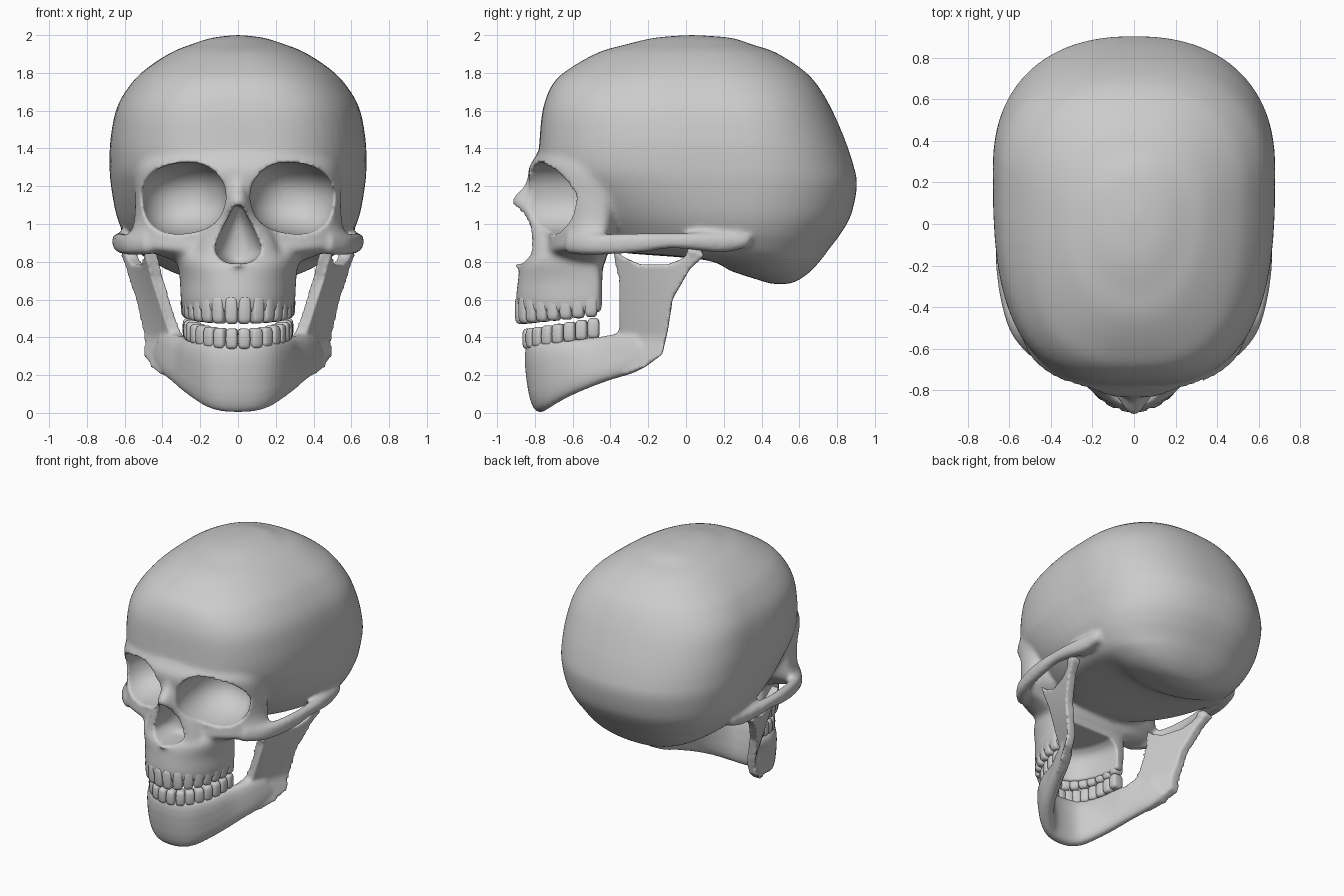
import bpy, bmesh, math
from mathutils import Vector, Matrix

if "Cube" in bpy.data.objects:
    bpy.data.objects.remove(bpy.data.objects["Cube"])


def sp(v, e):
    return math.copysign(abs(v) ** e, v)


def spline(rows, k):
    """Catmull-Rom interpolation of rows of numbers."""
    out = []
    for i in range(len(rows) - 1):
        a, b, c, d = (rows[max(i - 1, 0)], rows[i], rows[i + 1], rows[min(i + 2, len(rows) - 1)])
        for j in range(k):
            t = j / k
            out.append([0.5 * (2 * q + (r - p) * t + (2 * p - 5 * q + 4 * r - s) * t * t
                               + (3 * q - p - 3 * r + s) * t ** 3) for p, q, r, s in zip(a, b, c, d)])
    return out + [list(rows[-1])]


def loft(bm, rings):
    rings = [[bm.verts.new(p) for p in ring] for ring in rings]
    n = len(rings[0])
    for a, b in zip(rings, rings[1:]):
        for i in range(n):
            bm.faces.new((a[i], a[(i + 1) % n], b[(i + 1) % n], b[i]))
    bm.faces.new(rings[0])
    bm.faces.new(rings[-1])


def slab(bm, rows, k=5, seg=64, nb=2.3):
    """Stack of horizontal slices: z, front y, widest y, back y, half width, front exponent."""
    rings = []
    for z, yf, yc, yb, hw, n in spline(rows, k):
        ring = []
        for i in range(seg):
            a = 2 * math.pi * i / seg
            c, s = math.cos(a), math.sin(a)
            e = 2 / (n if s < 0 else nb)
            ring.append((hw * sp(c, e), yc + (yc - yf if s < 0 else yb - yc) * sp(s, e), z))
        rings.append(ring)
    loft(bm, rings)


def strap(bm, rows, k=5, seg=20):
    """Bar swept along sections: bottom xyz, top xyz, half thickness."""
    secs = [(Vector(r[:3]), Vector(r[3:6]), r[6]) for r in spline(rows, k)]
    mids = [(a + b) / 2 for a, b, _ in secs]
    rings = []
    for i, (a, b, th) in enumerate(secs):
        t = mids[min(i + 1, len(mids) - 1)] - mids[max(i - 1, 0)]
        up = (b - a) / 2
        side = t.cross(up).normalized() * th
        angs = [2 * math.pi * j / seg for j in range(seg)]
        rings.append([mids[i] + up * sp(math.sin(w), .75) + side * sp(math.cos(w), .75) for w in angs])
    loft(bm, rings)


def ball(bm, centre, radii, power=1.0, rot=Matrix(), seg=32):
    vs = bmesh.ops.create_uvsphere(bm, u_segments=seg, v_segments=seg // 2, radius=1)["verts"]
    for v in vs:
        p = Vector([sp(c, power) * r for c, r in zip(v.co, radii)])
        v.co = rot @ p + Vector(centre)


def make(name, bm):
    bmesh.ops.recalc_face_normals(bm, faces=bm.faces[:])
    me = bpy.data.meshes.new(name)
    bm.to_mesh(me)
    bm.free()
    me.shade_smooth()
    ob = bpy.data.objects.new(name, me)
    bpy.context.collection.objects.link(ob)
    return ob


def fuse(ob, voxel, iterations):
    m = ob.modifiers.new("fuse", 'REMESH')
    m.mode, m.voxel_size, m.use_smooth_shade = 'VOXEL', voxel, True
    s = ob.modifiers.new("soften", 'SMOOTH')
    s.factor, s.iterations = 0.5, iterations


def bake(ob):
    dg = bpy.context.evaluated_depsgraph_get()
    me = bpy.data.meshes.new_from_object(ob.evaluated_get(dg))
    ob.modifiers.clear()
    ob.data = me
    me.shade_smooth()


# Braincase
bm = bmesh.new()
slab(bm, [(2.0, 0, .02, .06, .02, 2), (1.985, -.17, .03, .24, .14, 2.1), (1.95, -.32, .05, .35, .25, 2.2),
          (1.91, -.46, .08, .47, .35, 2.3), (1.83, -.605, .12, .60, .475, 2.5), (1.75, -.70, .17, .685, .56, 2.7),
          (1.62, -.755, .22, .765, .64, 2.9), (1.45, -.775, .25, .84, .675, 2.9), (1.3, -.78, .27, .89, .68, 2.8),
          (1.2, -.74, .28, .905, .672, 2.6), (1.05, -.66, .28, .875, .645, 2.2), (.95, -.58, .28, .82, .605, 2.0),
          (.89, -.50, .29, .775, .565, 2.0), (.85, -.36, .31, .745, .53, 2.0), (.81, .10, .39, .715, .47, 2.0),
          (.75, .24, .45, .66, .36, 2), (.705, .38, .49, .60, .23, 2), (.683, .45, .5, .55, .1, 2)])

# Upper face with brow and cheeks
slab(bm, [(1.44, -.74, -.45, -.2, .45, 2.2), (1.36, -.795, -.45, -.2, .52, 2.3), (1.28, -.835, -.45, -.25, .55, 2.2),
          (1.15, -.815, -.45, -.3, .545, 2.2), (1.02, -.765, -.45, -.33, .55, 2.2), (.93, -.74, -.47, -.36, .57, 2.2),
          (.87, -.75, -.5, -.42, .54, 2.2), (.835, -.76, -.5, -.42, .42, 2), (.8, -.78, -.5, -.42, .33, 2)])

# Nasal bones
slab(bm, [(1.3, -.82, -.7, -.6, .06, 2), (1.2, -.86, -.7, -.6, .065, 2), (1.12, -.925, -.7, -.6, .08, 2),
          (1.03, -.855, -.7, -.6, .14, 2.3), (.92, -.83, -.7, -.6, .2, 2.6), (.8, -.84, -.7, -.6, .24, 2.6)])
ball(bm, (0, -.86, .79), (.035, .06, .025))

# Upper jaw
slab(bm, [(.84, -.83, -.55, -.44, .33, 2.1), (.79, -.875, -.55, -.44, .318, 2.1), (.7, -.89, -.5, -.44, .308, 2.1),
          (.6, -.9, -.5, -.44, .303, 2.1), (.53, -.89, -.5, -.44, .29, 2.1)], nb=5)

# Cheek arches
for s in (1, -1):
    strap(bm, [(s * a, b, c, s * d, e, f, t) for a, b, c, d, e, f, t in (
        (.46, -.62, .84, .46, -.6, .96, .05), (.55, -.52, .835, .55, -.5, .95, .045),
        (.6, -.38, .838, .605, -.38, .95, .036), (.625, -.22, .85, .63, -.22, .952, .036),
        (.63, -.08, .87, .63, -.08, .952, .036), (.615, .06, .86, .62, .06, .955, .045),
        (.585, .2, .85, .6, .2, .955, .05), (.57, .33, .88, .59, .34, .95, .04))])
skull = make("skull", bm)

# Eye sockets, nose opening and hollow under the palate
bm = bmesh.new()
for s in (1, -1):
    ball(bm, (s * .288, -.71, 1.137), (.232, .31, .188), .88, Matrix.Rotation(s * math.radians(8), 3, 'Y'), 48)
slab(bm, [(.79, -1, -.85, -.68, .03, 2), (.805, -1.05, -.85, -.65, .08, 2), (.855, -1.05, -.85, -.64, .122, 2),
          (.93, -1.05, -.85, -.64, .105, 2), (1.02, -1.05, -.85, -.66, .06, 2), (1.1, -1, -.85, -.72, .018, 2)])
slab(bm, [(.42, -.81, -.4, -.25, .225, 2.1), (.62, -.81, -.4, -.25, .225, 2.1),
          (.7, -.79, -.4, -.25, .21, 2.1), (.74, -.74, -.4, -.25, .16, 2.1)])
cutter = make("opening_cutter", bm)
cutter.hide_render = True

fuse(skull, .013, 10)
cut = skull.modifiers.new("openings", 'BOOLEAN')
cut.operation, cut.solver, cut.object = 'DIFFERENCE', 'EXACT', cutter
fuse(skull, .012, 5)
bake(skull)
bpy.data.objects.remove(cutter)

# Lower jaw: upright plates, drawn flat then bent outwards
bm = bmesh.new()
outline = [(-.4, .4), (-.355, .43), (-.345, .5), (-.345, .7), (-.39, .875), (-.33, .825), (-.24, .785), (-.1, .785),
           (-.02, .815), (.05, .875), (.1, .835), (.02, .76), (-.072, .6), (-.095, .44), (-.125, .31),
           (-.22, .24), (-.33, .2), (-.4, .3)]
f = bm.faces.new([bm.verts.new((-.034, y, z)) for y, z in outline])
bmesh.ops.triangulate(bm, faces=[f])
for i in range(1, 24):
    for co, no in (((0, -.4 + i * .022, 0), (0, 1, 0)), ((0, 0, .2 + i * .03), (0, 0, 1))):
        bmesh.ops.bisect_plane(bm, geom=bm.verts[:] + bm.edges[:] + bm.faces[:], plane_co=co, plane_no=no)
ext = bmesh.ops.extrude_face_region(bm, geom=bm.faces[:], use_keep_orig=True)
for v in [g for g in ext["geom"] if isinstance(g, bmesh.types.BMVert)]:
    v.co.x = .034
for v in bm.verts:
    y, z = v.co.y, v.co.z
    v.co.x += (.33 + (.55 - .65 * max(0, z - .4)) * (y + .345)
               + (.32 * (z - .4) if z > .4 else .2 * (.4 - z)))
ball(bm, (.572, .045, .85), (.045, .042, .035))
dup = bmesh.ops.duplicate(bm, geom=bm.verts[:] + bm.edges[:] + bm.faces[:])
for v in [g for g in dup["geom"] if isinstance(g, bmesh.types.BMVert)]:
    v.co.x *= -1

# Lower jaw: curved body with chin
half = [(.13, -.735, .02, .15, -.77, .38, .055), (.245, -.61, .09, .235, -.64, .385, .052),
        (.34, -.43, .165, .275, -.48, .4, .048), (.4, -.27, .215, .335, -.36, .42, .044),
        (.43, -.19, .27, .37, -.27, .44, .04)]
strap(bm, [(-r[0], r[1], r[2], -r[3], *r[4:]) for r in reversed(half)]
      + [(0, -.765, .003, 0, -.812, .38, .058)] + half, k=6)
jaw = make("lower_jaw", bm)
fuse(jaw, .011, 6)
bake(jaw)


# Teeth along each dental arch
def teeth(name, yf, yc, hw, z, rise, size, count=8):
    bm = bmesh.new()
    pts = [Vector((hw * sp(math.sin(a), .95), yc + (yf - yc) * sp(math.cos(a), .95), 0))
           for a in (math.pi / 2 * i / 200 for i in range(201))]
    run = [0]
    for a, b in zip(pts, pts[1:]):
        run.append(run[-1] + (b - a).length)
    w = run[-1] / count
    for k in range(count):
        i = min(range(1, 200), key=lambda j: abs(run[j] - (k + .5) * w))
        t = pts[i + 1] - pts[i - 1]
        u = (pts[i].y - yf) / (yc - yf)
        for s in (1, -1):
            rot = Matrix.Rotation(s * math.atan2(t.y, t.x), 3, 'Z')
            ball(bm, (s * pts[i].x, pts[i].y, z + rise * u), (w * .52, .042, size), .5, rot, 20)
    make(name, bm)


teeth("upper_teeth", -.865, -.47, .262, .545, .04, .075)
teeth("lower_teeth", -.825, -.46, .252, .392, .06, .055)
